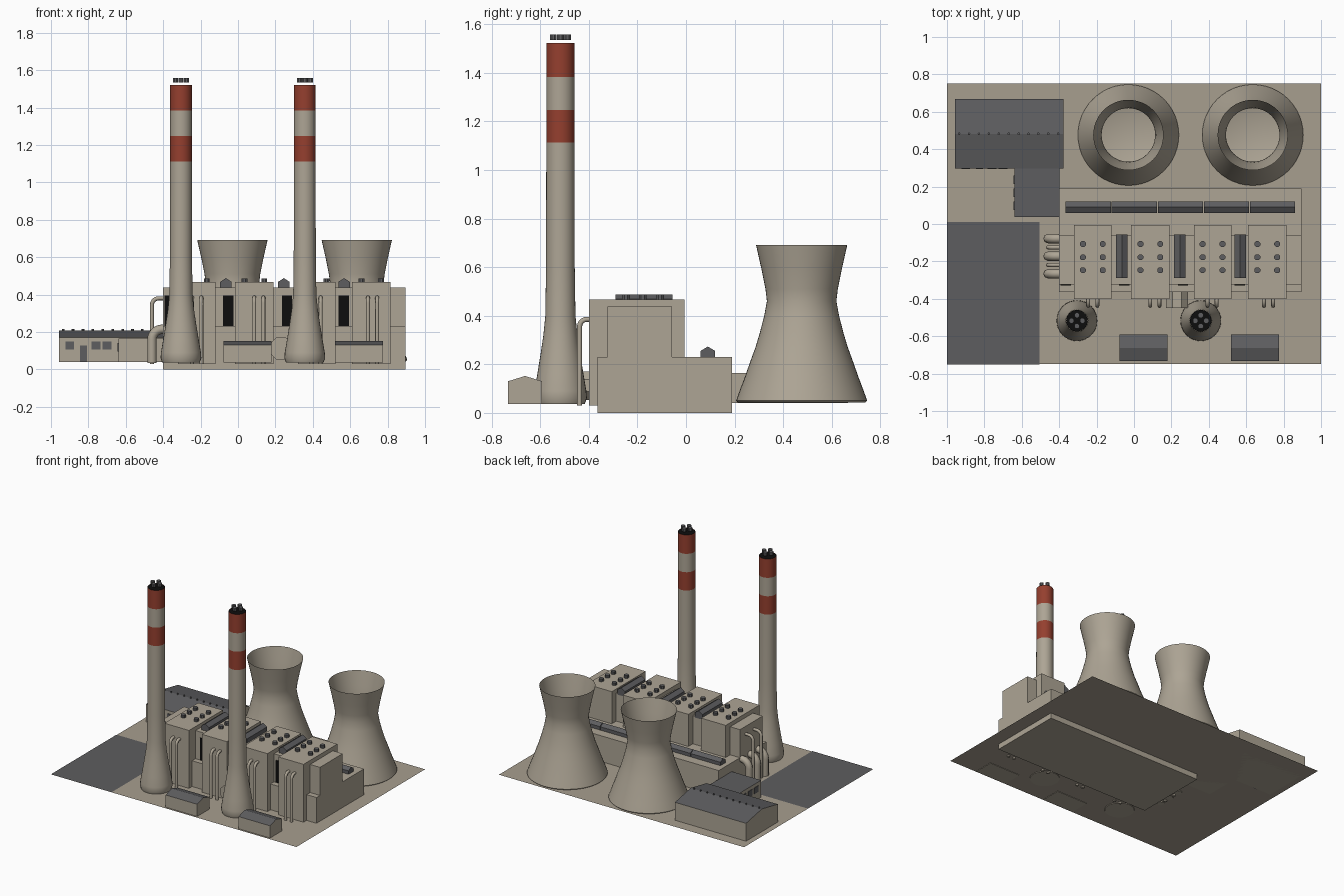
import bpy, bmesh, math
from mathutils import Vector

if "Cube" in bpy.data.objects:
    bpy.data.objects.remove(bpy.data.objects["Cube"])


def mat(name, c):
    m = bpy.data.materials.new(name)
    m.diffuse_color = (*c, 1)
    m.use_nodes = True
    m.node_tree.nodes["Principled BSDF"].inputs["Base Color"].default_value = m.diffuse_color
    return m


BEIGE = mat("beige concrete", (0.42, 0.375, 0.30))
GROUND = mat("sandy ground", (0.39, 0.345, 0.275))
GREY = mat("dark grey roof", (0.11, 0.11, 0.115))
RED = mat("warning red", (0.30, 0.050, 0.028))
BLACK = mat("black opening", (0.004, 0.004, 0.004))
GZ = 0.04  # ground level


def make(name, verts, faces, *mats):
    me = bpy.data.meshes.new(name)
    me.from_pydata(verts, [], faces)
    bm = bmesh.new()
    bm.from_mesh(me)
    bmesh.ops.recalc_face_normals(bm, faces=bm.faces)
    bm.to_mesh(me)
    bm.free()
    for m in mats:
        me.materials.append(m)
    ob = bpy.data.objects.new(name, me)
    bpy.context.collection.objects.link(ob)
    return ob


def smooth(ob, deg=35):
    bpy.ops.object.select_all(action='DESELECT')
    ob.select_set(True)
    bpy.context.view_layer.objects.active = ob
    bpy.ops.object.shade_smooth_by_angle(angle=math.radians(deg))


def prism(name, profile, d0, d1, axis, *mats):
    """Extrude a 2D profile along x, y or z."""
    n = len(profile)
    put = {'x': lambda p, d: (d, p[0], p[1]),
           'y': lambda p, d: (p[0], d, p[1]),
           'z': lambda p, d: (p[0], p[1], d)}[axis]
    v = [put(p, d) for d in (d0, d1) for p in profile]
    f = [tuple(range(n)), tuple(range(n, 2 * n))]
    f += [(i, (i + 1) % n, n + (i + 1) % n, n + i) for i in range(n)]
    return make(name, v, f, *mats)


def box(name, x0, x1, y0, y1, z0, z1, *mats):
    return prism(name, [(x0, y0), (x1, y0), (x1, y1), (x0, y1)], z0, z1, 'z', *mats)


def gable(name, a0, a1, z0, eave, peak, d0, d1, axis, *mats):
    return prism(name, [(a0, z0), (a1, z0), (a1, eave), ((a0 + a1) / 2, peak), (a0, eave)],
                 d0, d1, axis, *mats)


def roof_faces(ob):
    """Second material on faces that look upwards."""
    for p in ob.data.polygons:
        p.material_index = int(p.normal.z > 0.3)


def ngon(cx, cy, r, n, turn=0.0):
    return [(cx + r * math.cos(2 * math.pi * (i + turn) / n),
             cy + r * math.sin(2 * math.pi * (i + turn) / n)) for i in range(n)]


def lathe(name, cx, cy, profile, n, *mats):
    v = [(x, y, z) for r, z in profile for x, y in ngon(cx, cy, r, n)]
    f = [(k * n + i, k * n + (i + 1) % n, (k + 1) * n + (i + 1) % n, (k + 1) * n + i)
         for k in range(len(profile) - 1) for i in range(n)]
    f.append(tuple(range(n))[::-1])  # floor
    return make(name, v, f, *mats)


def bent_pipe(name, start, out, top, bottom, reach, r, bend):
    """Pipe leaving a wall horizontally, then bending straight down."""
    s, o = Vector(start), Vector(out)
    pts = [s]
    for i in range(7):
        a = math.pi / 2 * i / 6
        p = s + o * (reach - bend + bend * math.sin(a))
        p.z = top - bend + bend * math.cos(a)
        pts.append(p)
    end = s + o * reach
    end.z = bottom
    pts.append(end)
    cu = bpy.data.curves.new(name, 'CURVE')
    cu.dimensions = '3D'
    cu.bevel_depth = r
    cu.bevel_resolution = 2
    cu.use_fill_caps = True
    sp = cu.splines.new('POLY')
    sp.points.add(len(pts) - 1)
    for q, p in zip(sp.points, pts):
        q.co = (*p, 1)
    cu.materials.append(BEIGE)
    ob = bpy.data.objects.new(name, cu)
    bpy.context.collection.objects.link(ob)
    bpy.ops.object.select_all(action='DESELECT')
    ob.select_set(True)
    bpy.context.view_layer.objects.active = ob
    bpy.ops.object.convert(target='MESH')
    smooth(bpy.context.object, 50)


def sheet(name, x0, x1, y0, y1, z, m):
    return make(name, [(x0, y0, z), (x1, y0, z), (x1, y1, z), (x0, y1, z)], [(0, 1, 2, 3)], m)


# site
sheet("ground", -1, 1, -0.748, 0.752, GZ, GROUND)
sheet("paved_yard", -1, -0.505, -0.75, 0.012, GZ + 0.003, GREY)

# main boiler hall
box("hall_base", -0.40, 0.895, -0.364, 0.19, 0, 0.23, BEIGE)
box("hall_upper", -0.40, 0.895, -0.323, -0.058, 0.23, 0.437, BEIGE)
for x in (-0.365, -0.053, 0.262, 0.565):
    box("tall_dark_window", x - 0.028, x + 0.028, -0.328, -0.322, 0.232, 0.395, BLACK)
for i in range(5):
    x = -0.365 + i * 0.246
    gable("low_roof_vent", 0.06, 0.12, 0.23, 0.255, 0.273, x, x + 0.241, 'x', GREY)
for x in (-0.065, 0.245, 0.567):
    gable("high_roof_vent", x - 0.031, x + 0.031, 0.43, 0.468, 0.488, -0.29, -0.055, 'y', GREY)

# four boiler blocks with roof stubs and front pipes
for x0, x1, px in ((-0.32, -0.12, -0.245), (-0.015, 0.19, 0.087),
                   (0.32, 0.52, 0.393), (0.61, 0.815, 0.695)):
    box("boiler_block", x0, x1, -0.40, -0.006, 0.03, 0.467, BEIGE)
    cx = (x0 + x1) / 2
    for dx in (-0.053, 0.053):
        for y in (-0.107, -0.178, -0.247):
            prism("roof_stub", ngon(cx + dx, y, 0.017, 8, 0.5), 0.46, 0.487, 'z', GREY)
    for dx in (0, 0.049):
        bent_pipe("front_pipe", (px + dx, -0.39, 0.385), (0, -1, 0), 0.385, 0.03, 0.048, 0.0105, 0.03)

# side pipes on the left wall
for y in (-0.078, -0.172, -0.266):
    bent_pipe("thick_side_pipe", (-0.39, y, 0.215), (-1, 0, 0), 0.215, 0.035, 0.07, 0.025, 0.055)
for y in (-0.125, -0.219):
    bent_pipe("thin_side_pipe", (-0.39, y, 0.38), (-1, 0, 0), 0.38, 0.03, 0.07, 0.011, 0.035)

# flue duct towards the second chimney
smooth(prism("flue_duct", ngon(0.23, 0.112, 0.064, 8, 0.5), -0.45, -0.35, 'y', BEIGE), 20)

# chimneys with red bands and flues
for cx in (-0.305, 0.357):
    cy = -0.517
    ob = lathe("chimney", cx, cy,
               [(0.1, 0.036), (0.109, 0.06), (0.107, 0.09), (0.095, 0.16), (0.082, 0.24),
                (0.07, 0.32), (0.062, 0.4), (0.059, 0.6), (0.058, 1.112), (0.058, 1.247),
                (0.058, 1.383), (0.058, 1.522)], 32, BEIGE, RED)
    for p in ob.data.polygons:
        z = p.center.z
        p.material_index = int(1.112 < z < 1.247 or z > 1.383)
    smooth(ob)
    make("chimney_mouth", [(x, y, 1.521) for x, y in ngon(cx, cy, 0.0575, 32)],
         [tuple(range(32))], BLACK)
    for x, y in ngon(cx, cy, 0.029, 4):
        prism("flue_tip", ngon(x, y, 0.015, 8, 0.5), 1.535, 1.558, 'z', GREY)

# cooling towers
for cx in (-0.03, 0.635):
    smooth(lathe("cooling_tower", cx, 0.476,
                 [(0.262, 0.042), (0.27, 0.05), (0.252, 0.10), (0.233, 0.15), (0.212, 0.21),
                  (0.19, 0.27), (0.172, 0.33), (0.154, 0.40), (0.143, 0.46), (0.149, 0.51),
                  (0.165, 0.59), (0.188, 0.692)], 48, BEIGE), 50)

# warehouse and its link building
roof_faces(gable("warehouse", 0.297, 0.667, GZ, 0.172, 0.208, -0.957, -0.377, 'x', BEIGE, GREY))
for i in range(11):
    prism("ridge_stub", ngon(-0.935 + i * 0.053, 0.482, 0.007, 6), 0.195, 0.216, 'z', GREY)
roof_faces(box("link_building", -0.64, -0.398, 0.038, 0.30, GZ, 0.165, BEIGE, GREY))
for x0, x1 in ((-0.922, -0.876), (-0.783, -0.735), (-0.724, -0.676)):
    box("warehouse_window", x0, x1, 0.293, 0.299, 0.107, 0.15, GREY)
box("warehouse_door", -0.845, -0.808, 0.293, 0.299, GZ, 0.128, GREY)
for y in (0.075, 0.145, 0.215):
    box("link_window", -0.644, -0.638, y, y + 0.045, 0.095, 0.14, GREY)

# two small sheds at the front
for x0 in (-0.077, 0.518):
    roof_faces(gable("front_shed", -0.733, -0.592, 0.037, 0.13, 0.152, x0, x0 + 0.257, 'x', BEIGE, GREY))
